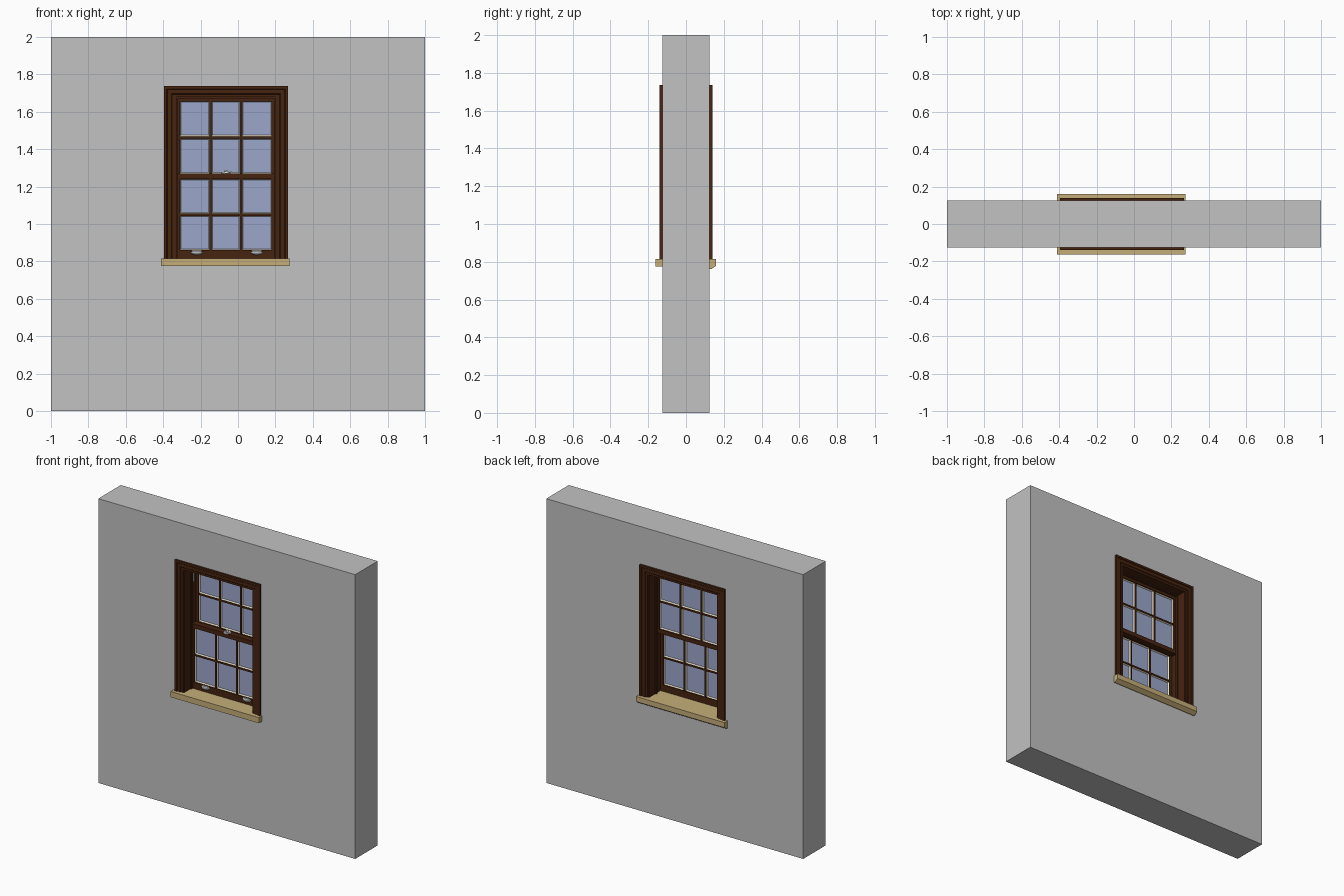
import bpy, bmesh, math
from mathutils import Matrix

if "Cube" in bpy.data.objects:
    bpy.data.objects.remove(bpy.data.objects["Cube"])


def material(name, rgb):
    m = bpy.data.materials.new(name)
    m.diffuse_color = (*rgb, 1)
    m.use_nodes = True
    m.node_tree.nodes["Principled BSDF"].inputs["Base Color"].default_value = m.diffuse_color
    return m


GREY = material("wall grey", (0.54, 0.54, 0.54))
BROWN = material("dark brown wood", (0.062, 0.017, 0.005))
TAN = material("tan sill", (0.56, 0.42, 0.19))
CREAM = material("cream glazing bead", (0.8, 0.74, 0.58))
GLASS = material("blue glass", (0.33, 0.39, 0.6))
METAL = material("pale metal", (0.7, 0.73, 0.74))


def finish(bm, name, mat):
    bmesh.ops.recalc_face_normals(bm, faces=bm.faces)
    me = bpy.data.meshes.new(name)
    bm.to_mesh(me)
    bm.free()
    me.materials.append(mat)
    ob = bpy.data.objects.new(name, me)
    bpy.context.collection.objects.link(ob)
    return ob


def add_box(bm, x0, x1, y0, y1, z0, z1):
    mat = Matrix.Translation(((x0 + x1) / 2, (y0 + y1) / 2, (z0 + z1) / 2)) @ \
        Matrix.Diagonal((x1 - x0, y1 - y0, z1 - z0, 1))
    bmesh.ops.create_cube(bm, size=1, matrix=mat)


def boxes(name, mat, *dims):
    bm = bmesh.new()
    for d in dims:
        add_box(bm, *d)
    return finish(bm, name, mat)


def add_frame(bm, rect, profile, closed=True, bottom=1, top=1):
    """Sweep a closed (inset, y) profile round a rectangle, or up-over-down if open."""
    x0, x1, z0, z1 = rect
    rows = []
    for d, y in profile:
        zb = z0 + d * bottom if closed else z0
        zt = z1 - d * top
        rows.append([bm.verts.new(p) for p in
                     ((x0 + d, y, zb), (x0 + d, y, zt), (x1 - d, y, zt), (x1 - d, y, zb))])
    n = len(rows)
    for k in range(n):
        a, b = rows[k], rows[(k + 1) % n]
        for i in range(4 if closed else 3):
            j = (i + 1) % 4
            bm.faces.new((a[i], a[j], b[j], b[i]))
    if not closed:
        bm.faces.new([r[0] for r in rows])
        bm.faces.new([r[3] for r in rows])


def frame(name, mat, rect, profile, **kw):
    bm = bmesh.new()
    add_frame(bm, rect, profile, **kw)
    return finish(bm, name, mat)


def slab(d, y0, y1):
    return [(0, y0), (0, y1), (d, y1), (d, y0)]


# Wall with the window opening cut through
wall = boxes("wall", GREY, (-1, 1, -0.125, 0.125, 0, 2))
cutter = boxes("opening_cutter", GREY, (-0.345, 0.215, -0.3, 0.3, 0.785, 1.695))
cutter.hide_render = True
mod = wall.modifiers.new("opening", 'BOOLEAN')
mod.object, mod.operation, mod.solver = cutter, 'DIFFERENCE', 'EXACT'
bpy.context.view_layer.objects.active = wall
bpy.ops.object.modifier_apply(modifier=mod.name)
bpy.data.objects.remove(cutter)

# Jamb lining and the beads that hold the sashes
frame("jamb_lining", BROWN, (-0.345, 0.215, 0.815, 1.695), slab(0.015, -0.125, 0.125), closed=False)
INNER = (-0.33, 0.2, 0.815, 1.68)
frame("inside_stop_bead", BROWN, INNER, slab(0.008, -0.058, -0.043), closed=False)
frame("outside_stop_bead", BROWN, INNER, slab(0.008, 0.043, 0.058), closed=False)

# Stepped casing on both faces of the wall
STEPS = [(0, 0.125), (0, 0.139), (0.014, 0.139), (0.018, 0.134),
         (0.04, 0.134), (0.044, 0.13), (0.058, 0.13), (0.058, 0.125)]
for side, s in (("front", -1), ("back", 1)):
    frame(side + "_casing", BROWN, (-0.396, 0.267, 0.815, 1.737),
          [(d, s * y) for d, y in STEPS], closed=False)


# Sills: projecting nose plus the board running in to the sash
def sill(name, nose, y0, y1):
    bm = bmesh.new()
    ends = [[bm.verts.new((x, y, z)) for y, z in nose] for x in (-0.411, 0.276)]
    for e in ends:
        bm.faces.new(e)
    for i in range(len(nose)):
        j = (i + 1) % len(nose)
        bm.faces.new((ends[0][i], ends[0][j], ends[1][j], ends[1][i]))
    add_box(bm, -0.345, 0.215, y0, y1, 0.785, 0.815)
    return finish(bm, name, TAN)


sill("front_sill", [(-0.125, 0.815), (-0.162, 0.815), (-0.162, 0.775), (-0.125, 0.775)], -0.125, -0.022)
sill("back_sill", [(0.125, 0.815), (0.16, 0.815), (0.16, 0.779), (0.135, 0.762), (0.125, 0.762)], -0.022, 0.125)


# Sashes: frame, six panes, muntins and glazing beads
def sash(name, yc, z0, z1, bottom_rail, top_rail):
    stile, h = 0.02, 0.02
    kb, kt = bottom_rail / stile, top_rail / stile
    frame(name + "_frame", BROWN, (-0.33, 0.2, z0, z1), slab(stile, yc - h, yc + h), bottom=kb, top=kt)
    gx0, gx1, gz0, gz1 = -0.31, 0.18, z0 + bottom_rail, z1 - top_rail
    boxes(name + "_glass", GLASS, (gx0, gx1, yc - 0.002, yc + 0.002, gz0, gz1))
    w = 0.006
    xs = [gx0 + (gx1 - gx0) * i / 3 for i in range(4)]
    zs = [gz0, (gz0 + gz1) / 2, gz1]
    bars = [(x - w, x + w, yc - 0.016, yc + 0.016, gz0, gz1) for x in xs[1:3]]
    bars.append((gx0, gx1, yc - 0.015, yc + 0.015, zs[1] - w, zs[1] + w))
    boxes(name + "_muntins", BROWN, *bars)
    bm = bmesh.new()
    for i in range(3):
        for j in range(2):
            pane = (xs[i] + w * (i > 0), xs[i + 1] - w * (i < 2),
                    zs[j] + w * (j > 0), zs[j + 1] - w * (j < 1))
            add_frame(bm, pane, [(0, yc - 0.011), (0.004, yc - 0.003), (0.004, yc + 0.003), (0, yc + 0.011)],
                      bottom=1.6)
    finish(bm, name + "_glazing_beads", CREAM)


sash("lower_sash", -0.022, 0.815, 1.27, 0.045, 0.03)
sash("upper_sash", 0.022, 1.24, 1.68, 0.03, 0.025)


# Hardware on the room side
def smooth(ob):
    bpy.ops.object.select_all(action='DESELECT')
    ob.select_set(True)
    bpy.context.view_layer.objects.active = ob
    bpy.ops.object.shade_smooth_by_angle(angle=math.radians(35))


for side, x in (("left", -0.22), ("right", 0.1)):
    bm = bmesh.new()
    # rounded lip, flattened on its upper side
    bmesh.ops.create_uvsphere(bm, u_segments=24, v_segments=12, radius=1,
                              matrix=Matrix.Translation((x, -0.043, 0.851)) @ Matrix.Diagonal((0.033, 0.022, 0.016, 1)))
    geom = bm.verts[:] + bm.edges[:] + bm.faces[:]
    cut = bmesh.ops.bisect_plane(bm, geom=geom, plane_co=(x, 0, 0.854), plane_no=(0, 0, 1), clear_outer=True)
    bmesh.ops.holes_fill(bm, edges=[e for e in bm.edges if e.is_boundary])
    add_box(bm, x - 0.025, x + 0.025, -0.045, -0.04, 0.842, 0.859)
    smooth(finish(bm, side + "_sash_lift", METAL))

bm = bmesh.new()
bmesh.ops.create_cone(bm, cap_ends=True, segments=24, radius1=0.026, radius2=0.022, depth=0.008,
                      matrix=Matrix.Translation((-0.065, -0.026, 1.274)))
bmesh.ops.create_cone(bm, cap_ends=True, segments=16, radius1=0.009, radius2=0.007, depth=0.012,
                      matrix=Matrix.Translation((-0.065, -0.024, 1.283)))
add_box(bm, -0.07, -0.035, -0.05, -0.042, 1.276, 1.283)
smooth(finish(bm, "sash_latch", METAL))

# Small travel stops in the upper side channels
boxes("travel_stops", METAL, *[(x - 0.003, x + 0.003, -0.028, -0.018, 1.56, 1.62) for x in (-0.328, 0.198)])
